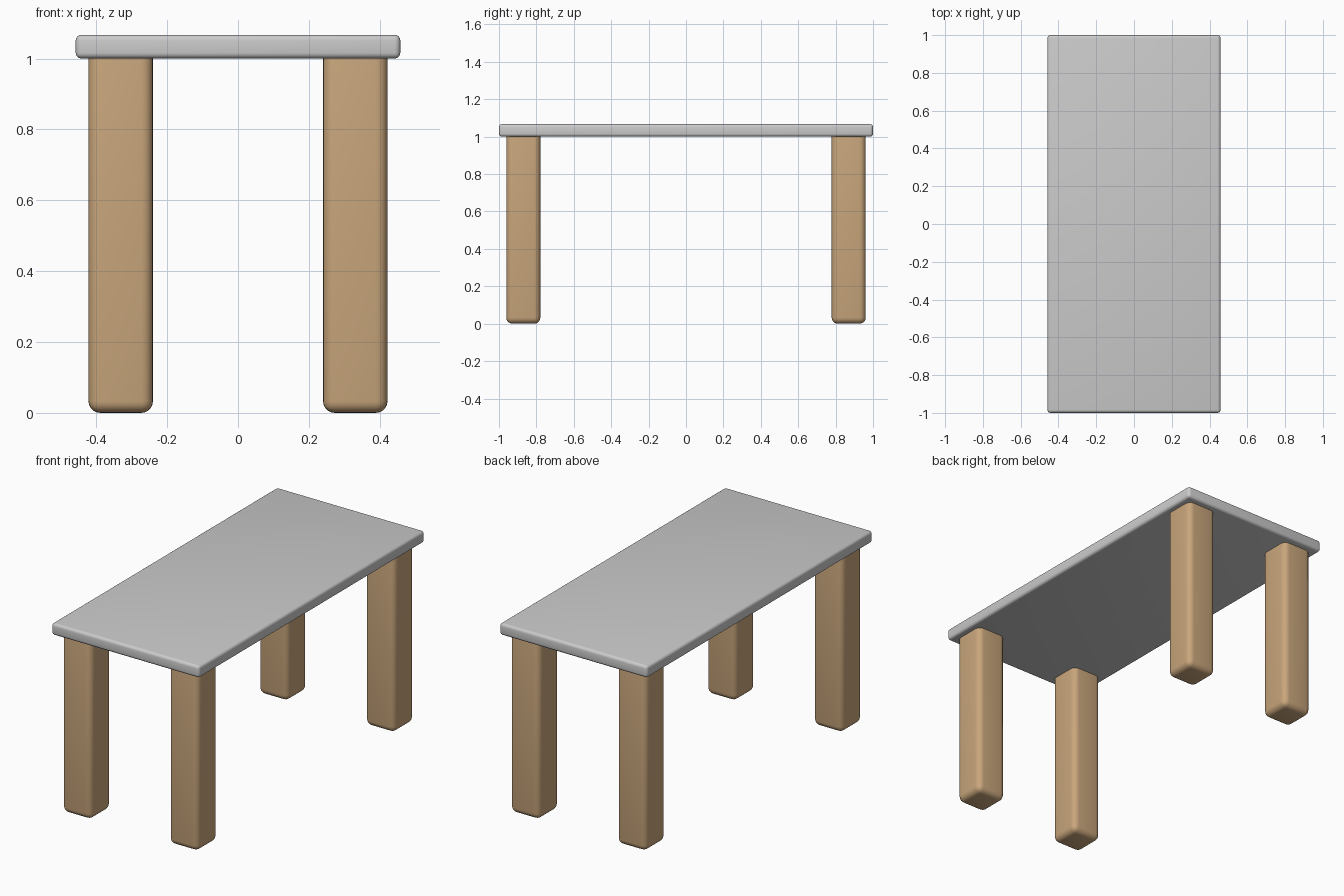
import bpy
import math

if "Cube" in bpy.data.objects:
    bpy.data.objects.remove(bpy.data.objects["Cube"])


def rounded_box(name, size, center, radius, segments, material=None):
    bpy.ops.mesh.primitive_cube_add(size=1, location=center)
    ob = bpy.context.object
    ob.name = name
    ob.scale = size
    bpy.ops.object.transform_apply(location=False, rotation=False, scale=True)
    bevel = ob.modifiers.new("rounded_edges", 'BEVEL')
    bevel.width = radius
    bevel.segments = segments
    bevel.limit_method = 'NONE'
    bpy.ops.object.modifier_apply(modifier=bevel.name)
    bpy.ops.object.shade_smooth_by_angle(angle=math.radians(40))
    if material:
        ob.data.materials.append(material)
    return ob


wood = bpy.data.materials.new("wood")
wood.diffuse_color = (0.58, 0.38, 0.2, 1)
wood.use_nodes = True
wood.node_tree.nodes["Principled BSDF"].inputs["Base Color"].default_value = wood.diffuse_color

# Table top
rounded_box("table_top", (0.916, 2.0, 0.067), (0, 0, 1.0335), 0.016, 4)

# Four legs, their rounded tops sunk into the slab
LEG_TOP = 1.033
for x_name, sx in (("left", -1), ("right", 1)):
    for y_name, sy in (("front", -1), ("back", 1)):
        rounded_box(f"{y_name}_{x_name}_leg", (0.182, 0.182, LEG_TOP),
                    (sx * 0.331, sy * 0.87, LEG_TOP / 2), 0.033, 5, wood)
